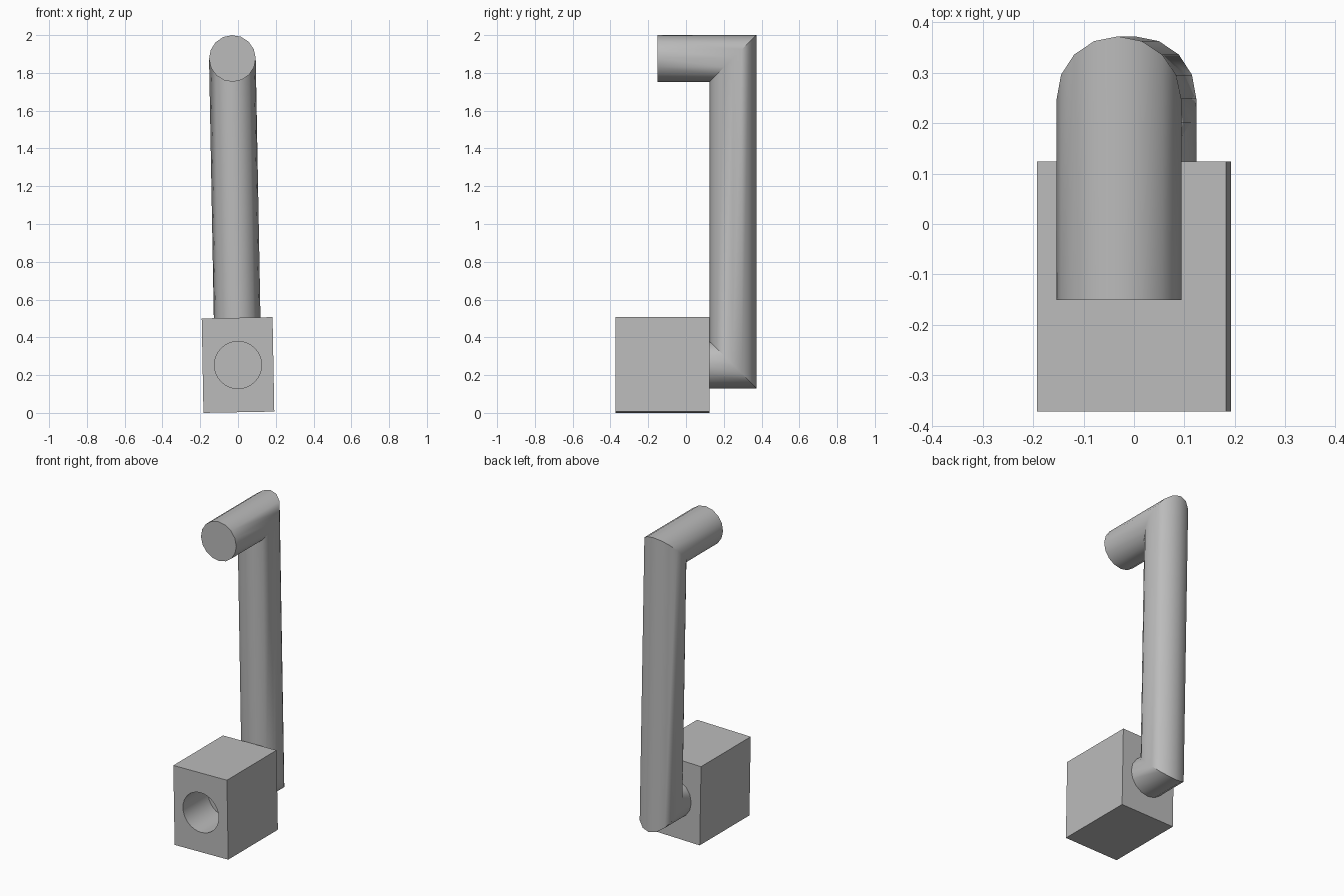
import bpy, bmesh
from math import cos, sin, pi, radians
from mathutils import Matrix, Vector

if "Cube" in bpy.data.objects:
    bpy.data.objects.remove(bpy.data.objects["Cube"])

RADIUS = 0.1235
PIVOT = Vector((0, 0, 0.2535))
LEAN = Matrix.Rotation(radians(-1.05), 4, 'Y')
FRONT, BACK = -0.372, 0.124

grey = bpy.data.materials.new("plain_grey")
grey.use_nodes = True
colour = (0.5, 0.5, 0.5, 1)
grey.diffuse_color = colour
grey.node_tree.nodes["Principled BSDF"].inputs["Base Color"].default_value = colour


def make_object(name, bm):
    """Turn a bmesh, built around the socket axis, into a slightly leaning object."""
    bmesh.ops.recalc_face_normals(bm, faces=bm.faces[:])
    mesh = bpy.data.meshes.new(name)
    bm.to_mesh(mesh)
    bm.free()
    mesh.materials.append(grey)
    obj = bpy.data.objects.new(name, mesh)
    bpy.context.collection.objects.link(obj)
    obj.matrix_world = Matrix.Translation(PIVOT) @ LEAN
    return obj


def smooth(obj):
    bpy.ops.object.select_all(action='DESELECT')
    obj.select_set(True)
    bpy.context.view_layer.objects.active = obj
    bpy.ops.object.shade_smooth_by_angle(angle=radians(30))


# Mounting block
bm = bmesh.new()
place = Matrix.Translation((0, (FRONT + BACK) / 2, 0)) @ Matrix.Diagonal((0.375, BACK - FRONT, 0.5, 1))
bmesh.ops.create_cube(bm, size=1, matrix=place)
block = make_object("mounting_block", bm)

# Blind round socket in the front of the block
bm = bmesh.new()
bmesh.ops.create_cone(bm, cap_ends=True, segments=32, radius1=0.125, radius2=0.125, depth=0.5,
                      matrix=Matrix.Translation((0, FRONT, 0)) @ Matrix.Rotation(pi / 2, 4, 'X'))
cutter = make_object("socket_cutter", bm)
cutter.hide_render = True
cut = block.modifiers.new("socket", 'BOOLEAN')
cut.operation, cut.solver, cut.object = 'DIFFERENCE', 'EXACT', cutter
bpy.context.view_layer.objects.active = block
bpy.ops.object.modifier_apply(modifier=cut.name)
bpy.data.objects.remove(cutter)
smooth(block)

# Crank handle: a round bar with two mitred corners
# Each station: y, z, then how the outward side of the ring moves in y and z
STATIONS = [(0.1, 0, 0, -1), (0.2485, 0, 1, -1), (0.2485, 1.623, 1, 1), (-0.151, 1.623, 0, 1)]
SIDES = 16
bm = bmesh.new()
rings = []
for y, z, out_y, out_z in STATIONS:
    ring = []
    for i in range(SIDES):
        a = 2 * pi * i / SIDES
        out = RADIUS * sin(a)
        ring.append(bm.verts.new((RADIUS * cos(a), y + out * out_y, z + out * out_z)))
    rings.append(ring)
for lower, upper in zip(rings, rings[1:]):
    for i in range(SIDES):
        j = (i + 1) % SIDES
        bm.faces.new((lower[i], lower[j], upper[j], upper[i]))
bm.faces.new(rings[0])
bm.faces.new(rings[-1])
smooth(make_object("crank_handle", bm))
